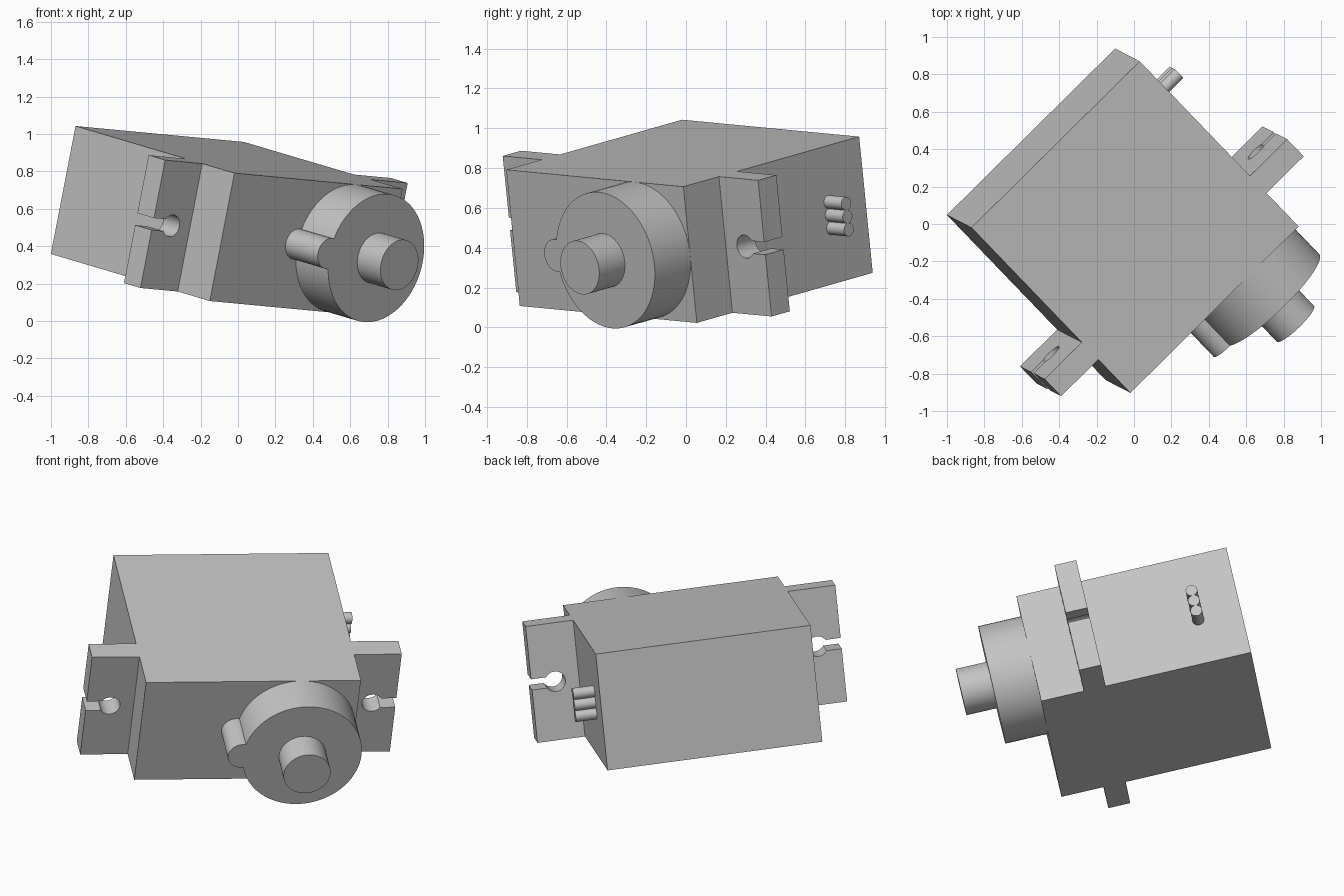
import bpy, bmesh
from math import asin, cos, sin, pi, radians
from mathutils import Matrix, Vector

cube = bpy.data.objects.get("Cube")
if cube:
    bpy.data.objects.remove(cube, do_unlink=True)

# Single plain grey
GREY = (0.55, 0.55, 0.55, 1)
grey = bpy.data.materials.new("plain grey")
grey.use_nodes = True
grey.diffuse_color = GREY
grey.node_tree.nodes["Principled BSDF"].inputs["Base Color"].default_value = GREY

# Tilted frame of the motor: length, depth (shaft points to -depth), height
length_axis = Vector((0.90, 0.89, -0.085)).normalized()
height_axis = Vector((0.13, -0.07, 0.685))
height_axis = (height_axis - length_axis * height_axis.dot(length_axis)).normalized()
depth_axis = height_axis.cross(length_axis)
FRAME = Matrix.Translation((-0.06, 0.0175, 0.5325)) @ Matrix(
    (length_axis, depth_axis, height_axis)).transposed().to_4x4()

L, D, H = 0.634, 0.6255, 0.35      # half sizes of the body


def finish(name, bm):
    bmesh.ops.recalc_face_normals(bm, faces=bm.faces)
    mesh = bpy.data.meshes.new(name)
    bm.to_mesh(mesh)
    bm.free()
    mesh.materials.append(grey)
    obj = bpy.data.objects.new(name, mesh)
    bpy.context.collection.objects.link(obj)
    obj.matrix_world = FRAME
    bpy.ops.object.select_all(action='DESELECT')
    obj.select_set(True)
    bpy.context.view_layer.objects.active = obj
    bpy.ops.object.shade_smooth_by_angle(angle=radians(30))


def cylinder(name, start, end, radius):
    start, end = Vector(start), Vector(end)
    axis = end - start
    place = Matrix.Translation((start + end) / 2) @ axis.to_track_quat('Z', 'Y').to_matrix().to_4x4()
    bm = bmesh.new()
    bmesh.ops.create_cone(bm, cap_ends=True, segments=64, radius1=radius,
                          radius2=radius, depth=axis.length, matrix=place)
    finish(name, bm)


def mounting_tab(name, side):
    # Plate with a round screw hole opening through a slot to its outer edge
    outer, hole_x, r, slot = L + 0.28, L + 0.14, 0.06, 0.0325
    first = asin(slot / r)
    arc = [first + (2 * pi - 2 * first) * i / 32 for i in range(33)]
    outline = [(L, H), (outer, H), (outer, slot)]
    outline += [(hole_x + r * cos(a), r * sin(a)) for a in arc]
    outline += [(outer, -slot), (outer, -H), (L, -H)]
    bm = bmesh.new()
    face = bm.faces.new([bm.verts.new((side * x, -0.2425, z)) for x, z in outline])
    grown = bmesh.ops.extrude_face_region(bm, geom=[face], use_keep_orig=True)
    moved = [g for g in grown["geom"] if isinstance(g, bmesh.types.BMVert)]
    bmesh.ops.translate(bm, verts=moved, vec=(0, -0.13, 0))
    finish(name, bm)


# Body
bm = bmesh.new()
bmesh.ops.create_cube(bm, size=2, matrix=Matrix.Diagonal((L, D, H, 1)))
finish("motor_body", bm)

# Mounting tabs
mounting_tab("left_mounting_tab", 1)
mounting_tab("right_mounting_tab", -1)

# Gear housing, its side boss and the output shaft
gear_x, face_y = L - H, -D - 0.254
cylinder("gear_housing", (gear_x, -D, 0), (gear_x, face_y, 0), H)
cylinder("side_boss", (gear_x - 0.355, -D, 0), (gear_x - 0.355, face_y, 0), 0.083)
cylinder("output_shaft", (gear_x, face_y, 0), (gear_x, face_y - 0.183, 0), 0.138)

# Three cable stubs
for i in (-1, 0, 1):
    cylinder(f"cable_{i + 2}", (L, 0.37, i * 0.067), (L + 0.125, 0.37, i * 0.067), 0.034)
